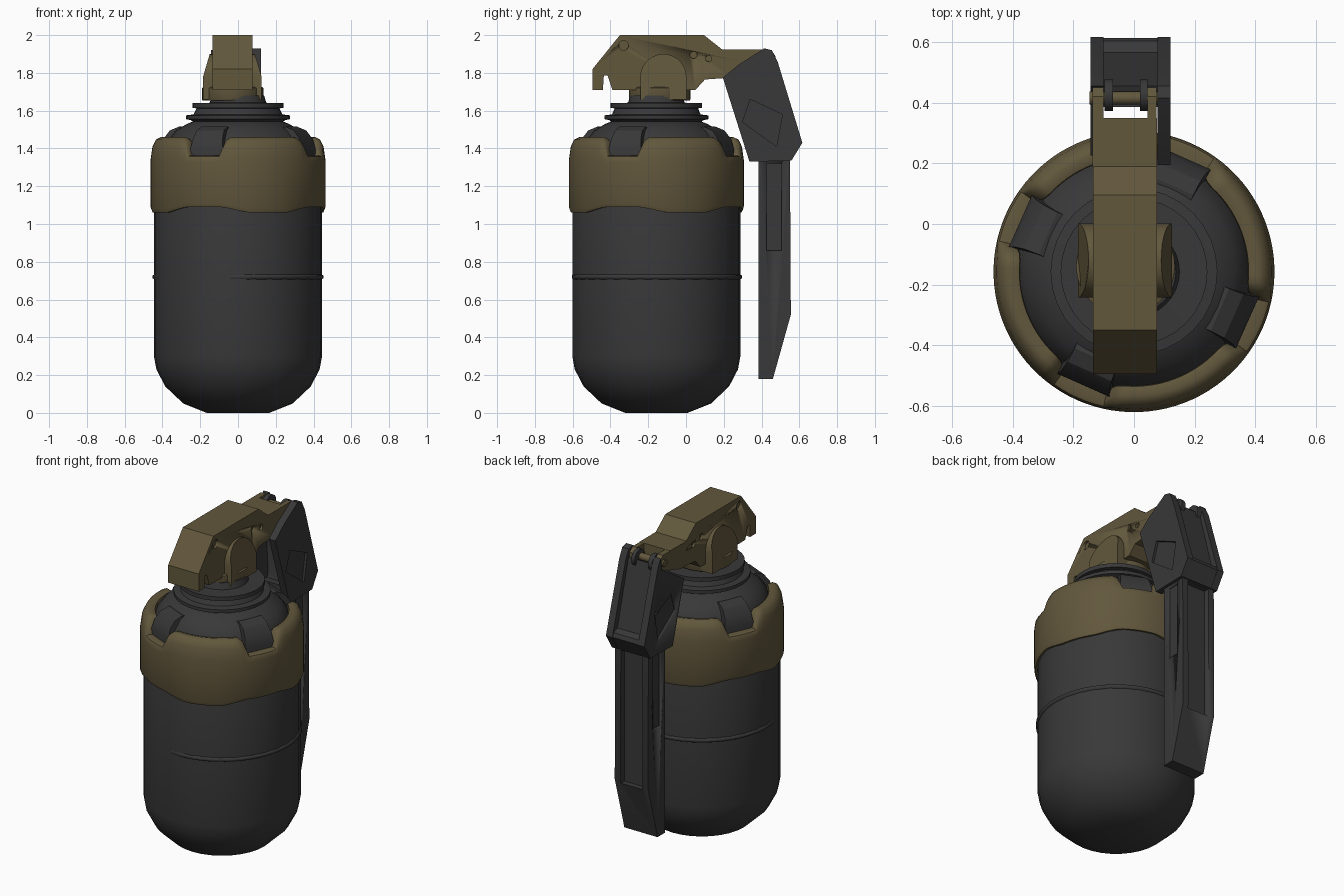
import bpy, bmesh, math
from mathutils import Matrix, Vector

if "Cube" in bpy.data.objects:
    bpy.data.objects.remove(bpy.data.objects["Cube"])

CY = -0.157  # y of the body axis


def material(name, rgb):
    m = bpy.data.materials.new(name)
    m.diffuse_color = (*rgb, 1)
    m.use_nodes = True
    m.node_tree.nodes["Principled BSDF"].inputs["Base Color"].default_value = m.diffuse_color
    return m


DARK = material("dark_grey", (0.040, 0.040, 0.040))
OLIVE = material("olive_drab", (0.122, 0.096, 0.046))


def finish(name, bm, mat, angle=35):
    bmesh.ops.recalc_face_normals(bm, faces=bm.faces)
    me = bpy.data.meshes.new(name)
    bm.to_mesh(me)
    bm.free()
    me.materials.append(mat)
    ob = bpy.data.objects.new(name, me)
    bpy.context.collection.objects.link(ob)
    bpy.ops.object.select_all(action='DESELECT')
    ob.select_set(True)
    bpy.context.view_layer.objects.active = ob
    bpy.ops.object.shade_smooth_by_angle(angle=math.radians(angle))
    return ob


def skin(bm, rings, wrap_ring, wrap_all):
    """Bridge equal-length vertex rows with quads."""
    n, m = len(rings), len(rings[0])
    for i in range(n if wrap_all else n - 1):
        a, b = rings[i], rings[(i + 1) % n]
        for j in range(m if wrap_ring else m - 1):
            k = (j + 1) % m
            bm.faces.new((a[j], a[k], b[k], b[j]))


def lathe(name, profile, mat, centre=(0, CY), seg=32):
    bm = bmesh.new()
    rings = []
    for r, z in profile:
        rings.append([bm.verts.new((centre[0] + r * math.cos(t), centre[1] + r * math.sin(t), z))
                      for t in (2 * math.pi * i / seg for i in range(seg))])
    skin(bm, rings, True, False)
    bm.faces.new(rings[0])
    bm.faces.new(rings[-1])
    return finish(name, bm, mat)


def plate(name, pts, x0, x1, mat, angle=30):
    """Extrude a (y, z) outline from x0 to x1."""
    bm = bmesh.new()
    rows = [[bm.verts.new((x, y, z)) for y, z in pts] for x in (x0, x1)]
    skin(bm, rows, True, False)
    for row in rows:
        bm.faces.new(row)
    return finish(name, bm, mat, angle)


def disc(y, z, r, n=16):
    return [(y + r * math.cos(2 * math.pi * i / n), z + r * math.sin(2 * math.pi * i / n)) for i in range(n)]


def cut(ob, pts, x0, x1):
    cutter = plate("cutter", pts, x0, x1, DARK)
    cutter.hide_render = True
    mod = ob.modifiers.new("cut", 'BOOLEAN')
    mod.operation, mod.solver, mod.object = 'DIFFERENCE', 'EXACT', cutter
    bpy.context.view_layer.objects.active = ob
    bpy.ops.object.modifier_apply(modifier="cut")
    bpy.data.objects.remove(cutter)


def rect(y0, y1, z0, z1):
    return [(y0, z0), (y1, z0), (y1, z1), (y0, z1)]


# Body canister with shoulder
lathe("body", [(0.165, 0), (0.29, 0.05), (0.385, 0.14), (0.432, 0.23), (0.445, 0.30), (0.445, 1.28),
               (0.42, 1.34), (0.385, 1.38), (0.372, 1.44), (0.33, 1.495), (0.27, 1.53), (0.22, 1.55)], DARK)

# Stepped neck rings
lathe("neck", [(0.22, 1.53), (0.25, 1.55), (0.275, 1.555), (0.275, 1.575), (0.235, 1.58), (0.22, 1.612),
               (0.242, 1.615), (0.242, 1.64), (0.15, 1.642), (0.138, 1.68)], DARK)

# Raised rib running part way round the body
bm = bmesh.new()
rows = []
for i in range(49):
    t = math.radians(-95 + 290 * i / 48)
    s = min(1, i / 3, (48 - i) / 3)
    rows.append([bm.verts.new((r * math.cos(t), CY + r * math.sin(t), z)) for r, z in
                 ((0.44, 0.705), (0.445 + 0.008 * s, 0.713), (0.445 + 0.008 * s, 0.727), (0.44, 0.735))])
skin(bm, rows, True, False)
finish("body_rib", bm, DARK, 60)

# Collar band with wavy lower edge and four notches in the rim
HIGH = [(0.463, 1.34), (0.453, 1.41), (0.435, 1.447), (0.408, 1.46), (0.378, 1.45), (0.37, 1.30)]
LOW = [(0.463, 1.325), (0.461, 1.345), (0.455, 1.357), (0.44, 1.362), (0.40, 1.36), (0.395, 1.30)]
bm = bmesh.new()
rows = []
for i in range(96):
    d = i * 3.75
    off = abs((d + 45) % 90 - 45)
    s = min(1, max(0, (off - 12) / 3.75))
    t = math.radians(d + 66)
    zb = 1.075 + max(-0.015, min(0.015, 0.025 * math.cos(math.radians(4 * d))))
    sec = [(0.435, zb), (0.455, zb), (0.463, zb + 0.02)]
    sec += [(a + (c - a) * s, b + (e - b) * s) for (a, b), (c, e) in zip(LOW, HIGH)]
    rows.append([bm.verts.new((r * math.cos(t), CY + r * math.sin(t), z)) for r, z in sec])
skin(bm, rows, True, True)
finish("collar_band", bm, OLIVE, 45)

# Shoulder lugs sitting in the notches
for k in range(4):
    lug = plate("shoulder_lug", [(0.24, 1.50), (0.31, 1.515), (0.36, 1.495), (0.395, 1.45), (0.41, 1.39),
                                 (0.41, 1.32), (0.24, 1.32)], -0.095, 0.095, DARK)
    for v in lug.data.vertices:  # narrower towards the top
        v.co.x *= 1 - max(0, v.co.z - 1.39) * 1.6
    lug.data.transform(Matrix.Translation((0, CY, 0)) @ Matrix.Rotation(math.radians(66 + 90 * k - 90), 4, 'Z'))

# Fuze head
X0, X1 = -0.135, 0.076
head = plate("fuze_head", [(-0.495, 1.71), (-0.495, 1.82), (-0.35, 2.0), (0.095, 2.0), (0.19, 1.925), (0.35, 1.925),
                           (0.35, 1.85), (0.24, 1.775), (0.10, 1.765), (0.05, 1.71), (-0.39, 1.71),
                           (-0.415, 1.785), (-0.435, 1.785), (-0.44, 1.71)], X0, X1, OLIVE)
for y, z, r in ((-0.33, 1.945, 0.026), (0.04, 1.895, 0.019), (0.12, 1.875, 0.016)):
    cut(head, disc(y, z, r), X1 - 0.015, X1 + 0.02)
    cut(head, disc(y, z, r), X0 - 0.02, X0 + 0.015)

# Arched column and round foot under the head
arch = [(-0.12 + 0.122 * math.cos(math.pi * i / 14), 1.78 + 0.12 * math.sin(math.pi * i / 14)) for i in range(15)]
column = plate("fuze_column", [(0.002, 1.66)] + arch + [(-0.242, 1.66)], -0.185, 0.125, OLIVE)
for v in column.data.vertices:
    v.co.x = -0.03 + (v.co.x + 0.03) * (1 - max(0, v.co.z - 1.78) * 1.9)
lathe("fuze_foot", [(0.16, 1.655), (0.163, 1.66), (0.163, 1.72), (0.155, 1.725)], OLIVE, (-0.028, -0.14))

# Hinge arms and pin
for x0, x1 in ((X0 - 0.001, -0.10), (0.045, X1 - 0.002)):
    plate("hinge_arm", [(0.19, 1.924), (0.42, 1.924), (0.45, 1.90), (0.45, 1.85), (0.40, 1.82), (0.24, 1.77),
                        (0.19, 1.80)], x0, x1, OLIVE)
plate("hinge_pin", disc(0.415, 1.875, 0.022), -0.147, 0.085, OLIVE)
for x0, x1 in ((-0.098, -0.07), (0.02, 0.044)):
    plate("lever_knuckle", disc(0.425, 1.87, 0.052), x0, x1, DARK)

# Lever: upper side plates with angular recesses
EDGE = [(0.485, 1.86), (0.616, 1.43), (0.558, 1.335), (0.336, 1.33)]
RECESS = [(0.34, 1.66), (0.51, 1.58), (0.48, 1.41), (0.30, 1.54)]
right = plate("lever_plate_right", [(0.195, 1.775), (0.28, 1.845), (0.415, 1.93), (0.455, 1.92)] + EDGE,
              0.077, 0.121, DARK)
left = plate("lever_plate_left", [(0.225, 1.71), (0.44, 1.84), (0.455, 1.92)] + EDGE, -0.144, -0.10, DARK)
cut(right, RECESS, 0.106, 0.15)
cut(left, RECESS, -0.18, -0.129)

# Lever: web joining the plates
plate("lever_web", [(0.41, 1.85), (0.455, 1.87), (0.565, 1.47), (0.603, 1.455), (0.613, 1.43), (0.557, 1.336),
                    (0.40, 1.336), (0.44, 1.43)], -0.101, 0.078, DARK)

# Lever: long lower handle with recesses on the back and sides
handle = plate("lever_handle", [(0.385, 1.40), (0.55, 1.40), (0.555, 0.52), (0.46, 0.18), (0.385, 0.18)],
               -0.126, 0.103, DARK)
cut(handle, rect(0.515, 0.70, 0.50, 1.33), -0.087, 0.064)
for x0, x1 in ((0.09, 0.14), (-0.16, -0.113)):
    cut(handle, rect(0.425, 0.505, 0.86, 1.32), x0, x1)
